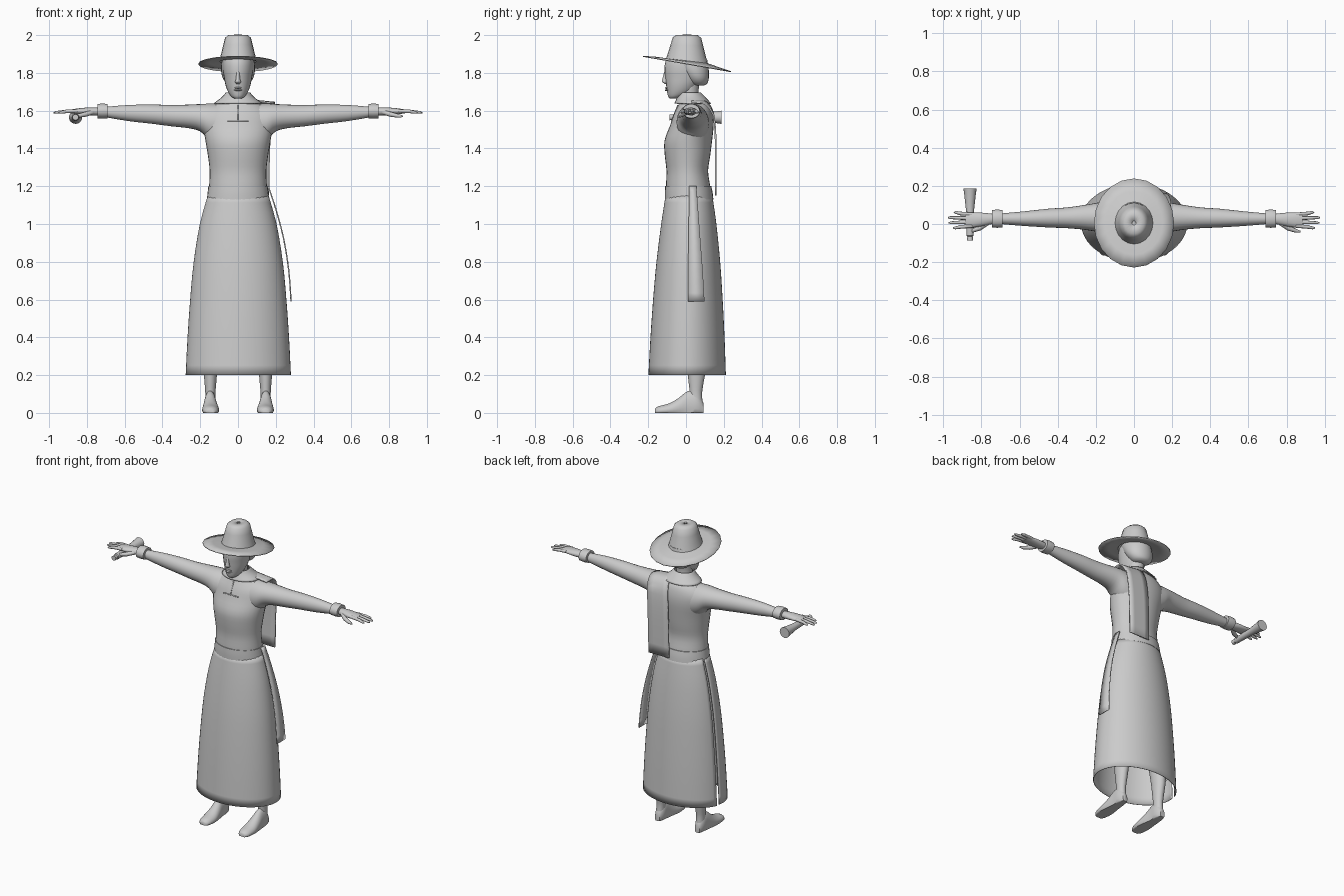
import bpy, bmesh, math
from mathutils import Vector

cube = bpy.data.objects.get("Cube")
if cube:
    bpy.data.objects.remove(cube, do_unlink=True)

grey = bpy.data.materials.new("plain_grey")
grey.use_nodes = True
COLOR = (0.6, 0.6, 0.6, 1)
grey.diffuse_color = COLOR
grey.node_tree.nodes["Principled BSDF"].inputs["Base Color"].default_value = COLOR


def finish(name, rows, closed=True, caps=True, thick=0, angle=50):
    """Skin rows of points into one smooth-shaded object."""
    bm = bmesh.new()
    grid = [[bm.verts.new(p) for p in row] for row in rows]
    n = len(grid[0])
    for a, b in zip(grid, grid[1:]):
        for i in range(n if closed else n - 1):
            j = (i + 1) % n
            bm.faces.new((a[i], a[j], b[j], b[i]))
    if closed and caps:
        bm.faces.new(grid[0])
        bm.faces.new(grid[-1])
    bmesh.ops.recalc_face_normals(bm, faces=bm.faces)
    mesh = bpy.data.meshes.new(name)
    bm.to_mesh(mesh)
    bm.free()
    mesh.materials.append(grey)
    obj = bpy.data.objects.new(name, mesh)
    bpy.context.collection.objects.link(obj)
    if thick:
        mod = obj.modifiers.new("thickness", "SOLIDIFY")
        mod.thickness, mod.offset = thick, 0
    bpy.ops.object.select_all(action="DESELECT")
    obj.select_set(True)
    bpy.context.view_layer.objects.active = obj
    bpy.ops.object.shade_smooth_by_angle(angle=math.radians(angle))
    return obj


def smooth_keys(keys, steps):
    """Catmull-Rom interpolation between key tuples."""
    out = []
    for i in range(len(keys) - 1):
        quad = zip(keys[max(i - 1, 0)], keys[i], keys[i + 1], keys[min(i + 2, len(keys) - 1)])
        quad = list(quad)
        for s in range(steps):
            t = s / steps
            out.append([b + t * ((c - a) / 2 + t * (a - 2.5 * b + 2 * c - d / 2
                        + t * (1.5 * (b - c) + (d - a) / 2))) for a, b, c, d in quad])
    return out + [list(keys[-1])]


def loft(name, axis, keys, sides=24, steps=3, side=1, floor=None, **options):
    """Oval sections (position, u min, u max, v min, v max) along an axis."""
    rows = []
    for p, u0, u1, v0, v1 in smooth_keys(keys, steps):
        row = []
        for i in range(sides):
            a = math.tau * i / sides
            u = (u0 + u1 + (u1 - u0) * math.cos(a)) / 2
            v = (v0 + v1 + (v1 - v0) * math.sin(a)) / 2
            x, y, z = {"x": (p, u, v), "y": (u, p, v), "z": (u, v, p)}[axis]
            row.append((side * x, y, z if floor is None else max(z, floor)))
        rows.append(row)
    return finish(name, rows, **options)


def body(name, keys, **options):
    """Left-right symmetric upright loft: (z, half width, front, back)."""
    return loft(name, "z", [(z, -w, w, f, b) for z, w, f, b in keys], **options)


def tube(name, points, radii, sides=10, side=1, **options):
    """Round section swept along a short path."""
    pts = [Vector((side * x, y, z)) for x, y, z in points]
    rows = []
    for i, p in enumerate(pts):
        d = (pts[min(i + 1, len(pts) - 1)] - pts[max(i - 1, 0)]).normalized()
        u = d.cross(Vector((0, 0, 1))).normalized()
        v = u.cross(d)
        rows.append([p + radii[i] * (u * math.cos(a) + v * math.sin(a))
                     for a in (math.tau * k / sides for k in range(sides))])
    return finish(name, rows, **options)


# Tunic and waistband
body("tunic", [(1.13, .155, -.105, .135), (1.2, .153, -.106, .128), (1.28, .15, -.103, .117),
               (1.36, .159, -.112, .128), (1.44, .172, -.114, .138), (1.52, .185, -.085, .146),
               (1.58, .18, -.065, .142), (1.63, .13, -.04, .125), (1.665, .07, -.025, .085)], sides=32)
body("waistband", [(1.13, .165, -.112, .145), (1.165, .161, -.112, .141), (1.2, .157, -.11, .134)], sides=32)

# Folded collar and neck slit
body("collar", [(1.695, .062, -.035, .075), (1.67, .083, -.045, .1), (1.638, .125, -.058, .13)],
     caps=False, thick=.006)
for name, w, bottom, top in (("neck_slit", .002, 1.55, 1.63), ("slit_seam", .055, 1.543, 1.548)):
    front = lambda z: -.087 + (z - 1.52) * .4
    finish(name, [[(-w, front(z), z), (w, front(z), z)] for z in (bottom, top)], closed=False, thick=.006)

# Neck, head and hair
body("neck", [(1.6, .06, -.02, .09), (1.68, .048, -.035, .065), (1.76, .052, -.04, .075)])
body("head", [(1.664, .018, -.085, -.045), (1.675, .036, -.094, -.01), (1.7, .053, -.1, .035),
              (1.735, .066, -.105, .065), (1.775, .074, -.11, .09), (1.82, .08, -.114, .1),
              (1.87, .077, -.105, .1), (1.93, .05, -.06, .07)])
body("hair", [(1.733, .035, .04, .095), (1.745, .06, .015, .113), (1.775, .082, -.01, .121),
              (1.82, .09, -.045, .12), (1.87, .086, -.085, .112)])
body("nose", [(1.742, .009, -.112, -.095), (1.752, .016, -.127, -.095), (1.765, .012, -.126, -.095),
              (1.81, .007, -.114, -.1)], sides=12)
for z in (1.708, 1.72):
    loft("lip", "x", [(-.022, -.097, -.09, z, z + .003), (0, -.112, -.09, z - .005, z + .006),
                      (.022, -.097, -.09, z, z + .003)], sides=10)

# Brimmed hat, tipped back
rows = []
for r, z, tilt in ((.01, 2, 0), (.05, 1.998, 0), (.066, 1.985, .02), (.076, 1.945, .05),
                   (.087, 1.9, .1), (.098, 1.862, .12), (.15, 1.856, .165), (.21, 1.847, .174)):
    ring = [math.tau * i / 20 for i in range(20)]
    rows.append([(r * math.cos(a), .005 + 1.11 * r * math.sin(a),
                  z - tilt * r * 1.11 * math.sin(a)) for a in ring])
hat = finish("hat", rows, caps=False, thick=.005)
finish("hat_top", [rows[0], [(x * .1, y, z) for x, y, z in rows[0]]])

# Wrapped skirt: one sheet whose back edge laps over the front edge
rows = []
for z, w, f, b in smooth_keys([(1.15, .16, -.107, .137), (1.0, .202, -.13, .158), (.8, .235, -.155, .178),
                               (.6, .254, -.173, .191), (.4, .268, -.187, .201), (.2, .278, -.198, .208)], 3):
    row = []
    for i in range(57):
        t = i / 56
        a = math.pi - .27 - t * (math.tau - .1)
        k = 1.01 - .02 * t
        row.append((w * k * math.cos(a), (f + b + (b - f) * k * math.sin(a)) / 2, z))
    rows.append(row)
finish("wrap_skirt", rows, closed=False, thick=.004)
finish("skirt_underlap", [[(p[0] * .97, p[1] * .97, p[2]) for p in row[:4]] +
                          [(row[-1][0] * .97, -.02, row[0][2])] for row in rows[:-2]], closed=False)

# Sash hanging at the left hip
sash = smooth_keys([(.16, .015, .055, 1.2), (.2, .015, .064, 1.08), (.24, .013, .075, .93),
                    (.268, .011, .088, .76), (.281, .01, .098, .59)], 3)
finish("hip_sash", [[(x, a, z), (x, b, z)] for x, a, b, z in sash], closed=False, thick=.007)

# Shawl over the left shoulder, hanging down the back
shawl = smooth_keys([(.04, .03, 1.655), (.045, .09, 1.655), (.04, .13, 1.62), (.03, .15, 1.55),
                     (.02, .158, 1.4), (.015, .157, 1.15)], 3)
finish("shoulder_shawl", [[(x + .15 * k / 4, y, z - (.015 if z > 1.6 else 0) * k / 4) for k in range(5)]
                          for x, y, z in shawl], closed=False, thick=.009)

for side, label in ((1, "left"), (-1, "right")):
    # Sleeve and cuff
    loft(label + "_sleeve", "x", [(.06, -.05, .125, 1.4, 1.635), (.15, -.05, .12, 1.445, 1.637),
         (.2, -.04, .11, 1.49, 1.635), (.26, -.03, .1, 1.507, 1.632), (.35, -.022, .087, 1.517, 1.63),
         (.45, -.018, .08, 1.53, 1.632), (.58, -.01, .066, 1.545, 1.63), (.7, 0, .055, 1.565, 1.62)], side=side)
    loft(label + "_cuff", "x", [(.69, -.018, .073, 1.56, 1.635), (.717, -.02, .076, 1.558, 1.638),
         (.745, -.018, .073, 1.56, 1.635)], side=side, steps=1)
    # Palm, fingers and thumb
    loft(label + "_palm", "x", [(.72, .005, .05, 1.575, 1.615), (.78, -.008, .058, 1.575, 1.617),
         (.84, -.018, .06, 1.58, 1.613), (.885, -.014, .056, 1.586, 1.606)], side=side, sides=16)
    for k, reach in enumerate((.95, .972, .976, .945)):
        y = -.01 + k * .02
        spread = (k - 1.5) * .007
        tube(label + "_finger", [(.85, y, 1.598), (.91, y + spread / 2, 1.596),
             (reach - .012, y + spread, 1.591), (reach, y + spread, 1.589)], (.01, .0095, .0075, .003), side=side)
    tube(label + "_thumb", [(.77, .005, 1.592), (.81, -.022, 1.58), (.85, -.036, 1.572),
         (.873, -.04, 1.57)], (.013, .013, .01, .004), side=side)
    # Leg and foot
    loft(label + "_leg", "z", [(.04, .12, .175, .015, .09), (.1, .12, .173, .02, .085), (.16, .115, .177, .014, .093),
         (.28, .105, .185, 0, .11), (.5, .085, .185, -.03, .1), (.9, .04, .18, -.06, .1)], side=side)
    loft(label + "_foot", "y", [(-.165, .125, .165, -.01, .022), (-.145, .108, .182, -.015, .035),
         (-.09, .1, .19, -.02, .05), (-.04, .106, .186, -.03, .078), (.01, .115, .18, -.04, .115),
         (.06, .116, .178, -.03, .11), (.093, .13, .165, -.01, .05)], side=side, floor=0)

# Flared baton in the right hand
tube("baton", [(-.86, -.087, 1.565), (-.86, -.065, 1.565), (-.86, -.06, 1.565), (-.86, .08, 1.565),
     (-.86, .16, 1.565), (-.86, .187, 1.565)], (.016, .014, .019, .022, .031, .035), sides=16, angle=30)
